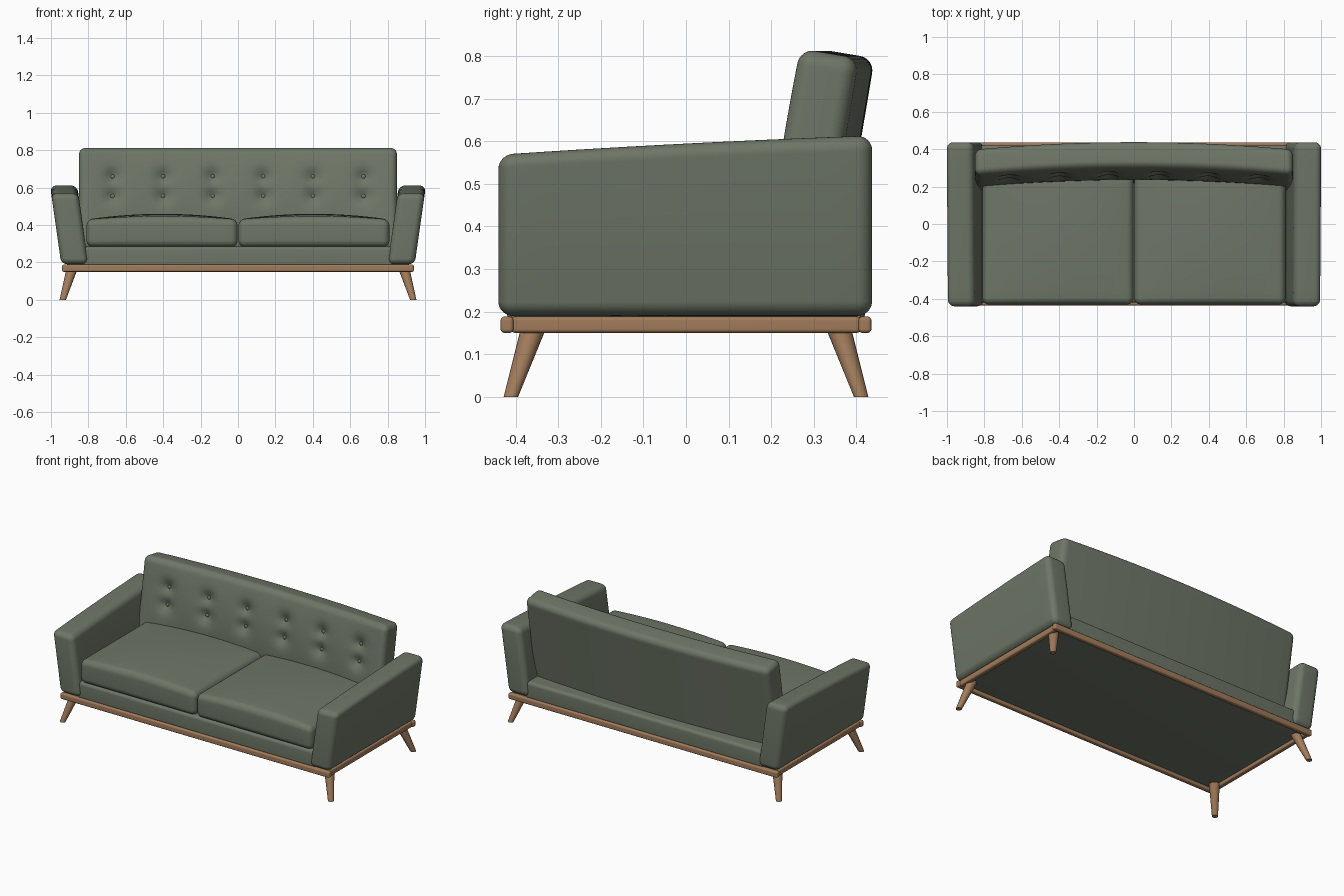
import bpy, bmesh, math
from mathutils import Vector

if "Cube" in bpy.data.objects:
    bpy.data.objects.remove(bpy.data.objects["Cube"])


def material(name, rgb):
    m = bpy.data.materials.new(name)
    m.diffuse_color = (*rgb, 1)
    m.use_nodes = True
    m.node_tree.nodes["Principled BSDF"].inputs["Base Color"].default_value = m.diffuse_color
    return m


FABRIC = material("sage_fabric", (0.155, 0.182, 0.135))
WOOD = material("warm_wood", (0.36, 0.20, 0.105))


def finish(name, bm, mat, mirror=""):
    bmesh.ops.recalc_face_normals(bm, faces=bm.faces[:])
    for f in bm.faces:
        f.smooth = len(f.verts) <= 4
    me = bpy.data.meshes.new(name)
    bm.to_mesh(me)
    bm.free()
    me.materials.append(mat)
    ob = bpy.data.objects.new(name, me)
    bpy.context.collection.objects.link(ob)
    if mirror:
        mod = ob.modifiers.new("mirror", 'MIRROR')
        mod.use_axis = ("x" in mirror, "y" in mirror, False)
        mod.use_mirror_merge = False
    return ob


def steps(lo, hi, r, n):
    edge = [r * (1 - math.tan(math.pi / 4 * (1 - i / 4))) for i in range(5)]
    mid = [lo + r + (hi - lo - 2 * r) * i / n for i in range(1, n)]
    return [lo + e for e in edge] + mid + [hi - e for e in reversed(edge)]


def rounded_box(name, lo, hi, r, mat, n=(1, 1, 1), deform=None, mirror=""):
    """Box with round edges, gridded so that it can be deformed."""
    bm = bmesh.new()
    grid = [steps(lo[i], hi[i], r, n[i]) for i in range(3)]
    for ax in range(3):
        a, b = (ax + 1) % 3, (ax + 2) % 3
        for side in (lo[ax], hi[ax]):
            rows = []
            for u in grid[a]:
                row = []
                for v in grid[b]:
                    p = Vector((0, 0, 0))
                    p[ax], p[a], p[b] = side, u, v
                    row.append(bm.verts.new(p))
                rows.append(row)
            for i in range(len(rows) - 1):
                for j in range(len(rows[0]) - 1):
                    bm.faces.new((rows[i][j], rows[i + 1][j],
                                  rows[i + 1][j + 1], rows[i][j + 1]))
    bmesh.ops.remove_doubles(bm, verts=bm.verts[:], dist=1e-5)
    for v in bm.verts:
        core = Vector([min(max(v.co[i], lo[i] + r), hi[i] - r) for i in range(3)])
        v.co = core + (v.co - core).normalized() * r
        if deform:
            v.co = deform(v.co)
    return finish(name, bm, mat, mirror)


# wooden frame rails
rounded_box("long_rail", (-0.94, 0.405, 0.15), (0.94, 0.435, 0.188), 0.009, WOOD, mirror="y")
rounded_box("side_rail", (0.902, -0.41, 0.15), (0.933, 0.41, 0.188), 0.009, WOOD, mirror="x")

# splayed tapered legs
bm = bmesh.new()
bmesh.ops.create_cone(bm, cap_ends=True, segments=24, radius1=0.017, radius2=0.03, depth=0.165)
for v in bm.verts:
    z = v.co.z + 0.0825
    v.co = Vector((v.co.x + 0.937 - 0.30 * z, v.co.y + 0.411 - 0.33 * z, z))
finish("leg", bm, WOOD, mirror="xy")

# upholstered base and underside panel
rounded_box("seat_base", (-0.83, -0.42, 0.175), (0.83, 0.42, 0.285), 0.02, FABRIC)
rounded_box("underside_panel", (-0.91, -0.41, 0.17), (0.91, 0.41, 0.195), 0.004, FABRIC)


# arms: leaning outwards, top rising to the back
def arm_shape(p):
    s = (p.y + 0.44) / 0.88
    top = 0.568 + 0.06 * s - 0.015 * s * s
    z = 0.19 + (p.z - 0.19) / 0.42 * (top - 0.19)
    return Vector((p.x + (z - 0.19) * 0.142, p.y, z))


rounded_box("arm", (0.80, -0.44, 0.19), (0.945, 0.437, 0.61), 0.035, FABRIC,
            n=(1, 12, 1), deform=arm_shape, mirror="x")


# crowned seat cushions
def cushion_shape(p):
    sx = (p.x - 0.404) / 0.402
    sy = (p.y + 0.08) / 0.35
    crown = 0.03 * (1 - sx * sx) * (1 - 0.5 * sy * sy)
    return Vector((p.x, p.y, p.z + crown * (p.z - 0.285) / 0.145))


rounded_box("seat_cushion", (0.002, -0.43, 0.283), (0.81, 0.27, 0.43), 0.035, FABRIC,
            n=(16, 14, 1), deform=cushion_shape, mirror="x")

# bowed, tilted and tufted backrest
THICK, HEIGHT, TILT = 0.14, 0.555, math.radians(9.5)
BUTTONS = [(x, w) for x in (-0.67, -0.40, -0.135, 0.135, 0.40, 0.67) for w in (0.292, 0.398)]


def place(x, v, w):
    c, s = math.cos(TILT), math.sin(TILT)
    return Vector((x, 0.173 + v * c + w * s + 0.04 * (1 - (x / 0.85) ** 2),
                   0.27 + w * c - v * s))


def tuft(x, w):
    bulge = 0.02 * max(0, 1 - (x / 0.85) ** 4) * max(0, 1 - ((w - 0.34) / 0.2) ** 2)
    dent = sum(0.034 * math.exp(-math.hypot((x - bx) / 0.042, (w - bw) / 0.04) ** 1.5)
               for bx, bw in BUTTONS)
    return dent - bulge


def back_shape(p):
    front = max(0, 1 - p.y / 0.05)
    return place(p.x, p.y + front * tuft(p.x, p.z), p.z)


rounded_box("backrest", (-0.85, 0, 0), (0.85, THICK, HEIGHT), 0.035, FABRIC,
            n=(150, 1, 48), deform=back_shape)

# buttons
bm = bmesh.new()
for x, w in BUTTONS:
    made = bmesh.ops.create_uvsphere(bm, u_segments=16, v_segments=8, radius=0.012)
    for v in made["verts"]:
        v.co = place(x + v.co.x, tuft(x, w) - 0.002 + v.co.y * 0.6, w + v.co.z)
finish("buttons", bm, FABRIC)
